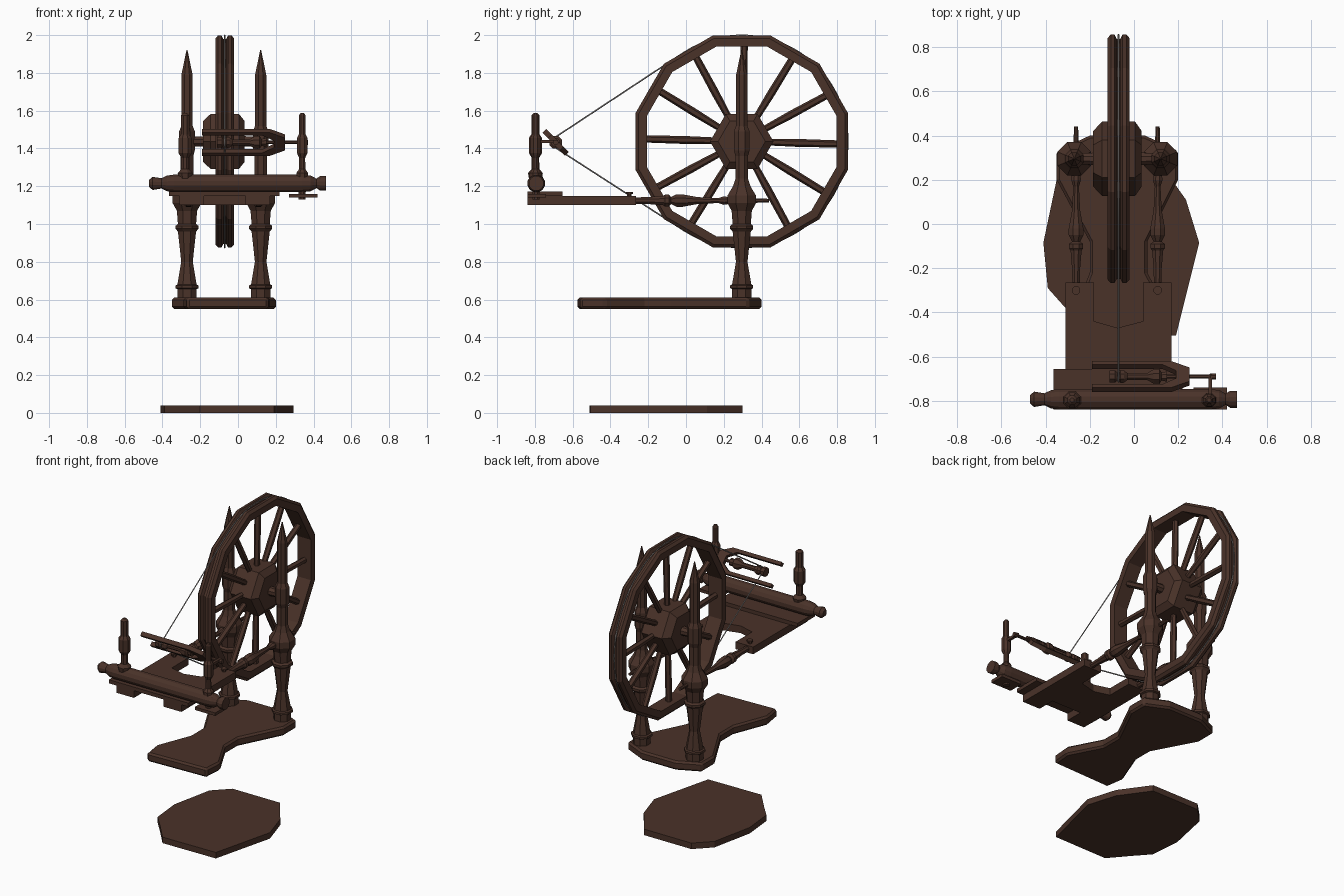
import bpy, bmesh, math
from mathutils import Matrix, Vector

if "Cube" in bpy.data.objects:
    bpy.data.objects.remove(bpy.data.objects["Cube"])


def material(name, rgb):
    m = bpy.data.materials.new(name)
    m.diffuse_color = (*rgb, 1)
    m.use_nodes = True
    m.node_tree.nodes["Principled BSDF"].inputs["Base Color"].default_value = m.diffuse_color
    return m


WOOD = material("dark brown wood", (0.068, 0.032, 0.022))
CORD = material("grey cord", (0.35, 0.33, 0.32))


def finish(name, bm, loc=(0, 0, 0), rot=(0, 0, 0), mat=WOOD):
    bmesh.ops.recalc_face_normals(bm, faces=bm.faces[:])
    me = bpy.data.meshes.new(name)
    bm.to_mesh(me)
    bm.free()
    me.materials.append(mat)
    ob = bpy.data.objects.new(name, me)
    ob.location, ob.rotation_euler = loc, rot
    bpy.context.collection.objects.link(ob)
    return ob


def turned(name, profile, axis, loc, sides=8, phase=0.5, ring=False):
    """Revolve (position along axis, radius) points; ring=True closes the section."""
    bm = bmesh.new()
    loops = []
    for t, r in profile:
        loop = []
        for i in range(sides):
            a = 2 * math.pi * (i + phase) / sides
            c, s = r * math.cos(a), r * math.sin(a)
            co = {'X': (t, c, s), 'Y': (s, t, c), 'Z': (c, s, t)}[axis]
            loop.append(bm.verts.new(co))
        loops.append(loop)
    pairs = list(zip(loops, loops[1:]))
    if ring:
        pairs.append((loops[-1], loops[0]))
    else:
        bm.faces.new(loops[0])
        bm.faces.new(loops[-1])
    for a, b in pairs:
        for i in range(sides):
            j = (i + 1) % sides
            bm.faces.new((a[i], a[j], b[j], b[i]))
    return finish(name, bm, loc)


def plate(name, outline, z0, z1, bevel=0, loc=(0, 0, 0), rot=(0, 0, 0)):
    """Extrude a flat outline from z0 to z1."""
    bm = bmesh.new()
    low = [bm.verts.new((x, y, z0)) for x, y in outline]
    top = [bm.verts.new((x, y, z1)) for x, y in outline]
    bm.faces.new(low)
    bm.faces.new(top)
    for i in range(len(low)):
        j = (i + 1) % len(low)
        bm.faces.new((low[i], low[j], top[j], top[i]))
    ob = finish(name, bm, loc, rot)
    if bevel:
        mod = ob.modifiers.new("soft edge", 'BEVEL')
        mod.width, mod.segments = bevel, 1
    return ob


def rect(x0, x1, y0, y1):
    return [(x0, y0), (x1, y0), (x1, y1), (x0, y1)]


# treadle on the floor
plate("treadle", [(.19, -.505), (.295, -.085), (.235, .11), (.1, .3), (-.25, .3),
                  (-.35, .2), (-.41, -.085), (-.39, -.29), (-.31, -.38), (-.2, -.51)], 0, .04)

# waisted base board
plate("base_board", [(-.27, -.575), (.16, -.56), (.17, -.43), (.06, -.22), (.06, -.08),
                     (.2, .2), (.2, .33), (.05, .4), (-.2, .4), (-.35, .33), (-.35, .2),
                     (-.2, -.08), (-.2, -.22), (-.29, -.45)], .55, .61, .012)

# two turned posts
WY, WZ, WX = .295, 1.437, -.07
POST = [(.6, .055), (.655, .055), (.66, .066), (.675, .066), (.68, .055), (.8, .033),
        (.96, .052), (.975, .066), (.99, .066), (1.0, .052), (1.07, .058), (1.11, .082),
        (1.15, .082), (1.2, .05), (1.24, .036), (1.36, .036), (1.39, .045), (1.49, .045),
        (1.52, .032), (1.79, .032), (1.92, .003)]
for side, x in (("left", -.27), ("right", .12)):
    turned(side + "_post", POST, 'Z', (x, WY, 0))

# wheel: grooved rim, hub, axle, spokes
turned("wheel_rim", [(-.05, .52), (-.05, .565), (-.035, .582), (-.018, .582), (-.008, .562),
                     (.008, .562), (.018, .582), (.035, .582), (.05, .565), (.05, .52)],
       'X', (WX, WY, WZ), 12, .5, True)
turned("wheel_hub", [(-.115, .125), (-.075, .168), (.075, .168), (.105, .125)],
       'X', (WX, WY, WZ), 6, 0)
turned("axle", [(-.28, .025), (-.18, .03), (.04, .03), (.12, .025)], 'X', (0, WY, WZ))
for i in range(12):
    spoke = turned(f"spoke_{i + 1}", [(.12, .017), (.3, .021), (.515, .019)], 'Z',
                   (WX, WY, WZ), 6)
    spoke.rotation_euler.x = math.radians(30 * i - 1.5)

# forked table with prongs forward and back
plate("table", [(-.31, -.84), (-.18, -.84), (-.18, -.72), (.04, -.72), (.04, -.84), (.17, -.84),
                (.17, -.265), (.04, -.265), (.04, -.44), (-.075, -.47), (-.18, -.44),
                (-.18, -.265), (-.31, -.265)], 1.1, 1.148)
plate("cross_board", rect(-.365, .22, -.84, -.655), 1.148, 1.172)
plate("screw_tab", rect(.27, .42, -.84, -.74), 1.14, 1.16)
turned("tab_peg", [(1.13, .02), (1.2, .02)], 'Z', (.34, -.795, 0))

# turned stretchers joining table and posts
STRETCHER = [(-.285, .018), (-.2, .02), (-.12, .027), (-.11, .035), (-.09, .035), (-.08, .02),
             (-.05, .036), (-.02, .036), (.06, .02), (.17, .014), (.2, .024), (.24, .018),
             (.44, .01)]
for side, x in (("left", -.262), ("right", .107)):
    turned(side + "_stretcher", STRETCHER, 'Y', (x, 0, 1.124))
    turned(side + "_table_peg", [(1.14, .012), (1.158, .012), (1.16, .02), (1.17, .02)], 'Z',
           (x, -.3, 0))

# front beam with knob ends
turned("front_beam", [(-.47, .02), (-.452, .036), (-.405, .028), (-.375, .043), (-.34, .048),
                      (.34, .048), (.385, .043), (.415, .026), (.435, .04), (.465, .04)],
       'X', (0, -.793, 1.215), 12)

# two upright maidens
for side, x, w in (("left", -.28, 1.25), ("right", .34, 1)):
    turned(side + "_maiden", [(1.2, .03), (1.27, .034 * w), (1.29, .018 * w), (1.35, .017 * w),
                              (1.375, .03 * w), (1.455, .03 * w), (1.475, .019 * w),
                              (1.575, .019 * w), (1.588, .01)], 'Z', (x, -.797, 0))

# U-shaped flyer, bobbin and spindle
FY, FZ = -.69, 1.432
plate("flyer", [(-.19, .085), (.17, .085), (.25, .045), (.25, -.045), (.17, -.085), (-.19, -.085),
                (-.19, -.063), (.13, -.063), (.19, -.025), (.19, .025), (.13, .063), (-.19, .063)],
      -.014, .014, loc=(0, FY, FZ), rot=(-.8, 0, 0))
turned("bobbin", [(-.11, .03), (-.085, .03), (-.075, .02), (-.06, .032), (-.045, .03),
                  (-.03, .017), (.06, .017), (.09, .036), (.115, .036), (.125, .02), (.15, .025)],
       'X', (0, FY, FZ))
turned("spindle", [(-.1, .01), (.34, .01), (.345, .015), (.37, .015)], 'X', (0, FY, FZ))
turned("spindle_bearing", [(-.8, .012), (-.68, .012)], 'Y', (.345, 0, FZ + .005), 4)

# drive cord around wheel and bobbin
R, r = .562, .024
d = WY - FY
phi = math.pi - math.acos((R - r) / d)
path = []
for k in range(49):
    a = phi - 2 * phi * k / 48
    path.append((WX, WY + R * math.cos(a), WZ + R * math.sin(a)))
for k in range(9):
    a = -phi - 2 * (math.pi - phi) * k / 8
    path.append((WX, FY + r * math.cos(a), FZ + r * math.sin(a)))
curve = bpy.data.curves.new("drive_cord", 'CURVE')
curve.dimensions = '3D'
curve.bevel_depth, curve.bevel_resolution = .004, 0
spline = curve.splines.new('POLY')
spline.points.add(len(path) - 1)
for p, co in zip(spline.points, path):
    p.co = (*co, 1)
spline.use_cyclic_u = True
curve.materials.append(CORD)
bpy.context.collection.objects.link(bpy.data.objects.new("drive_cord", curve))
